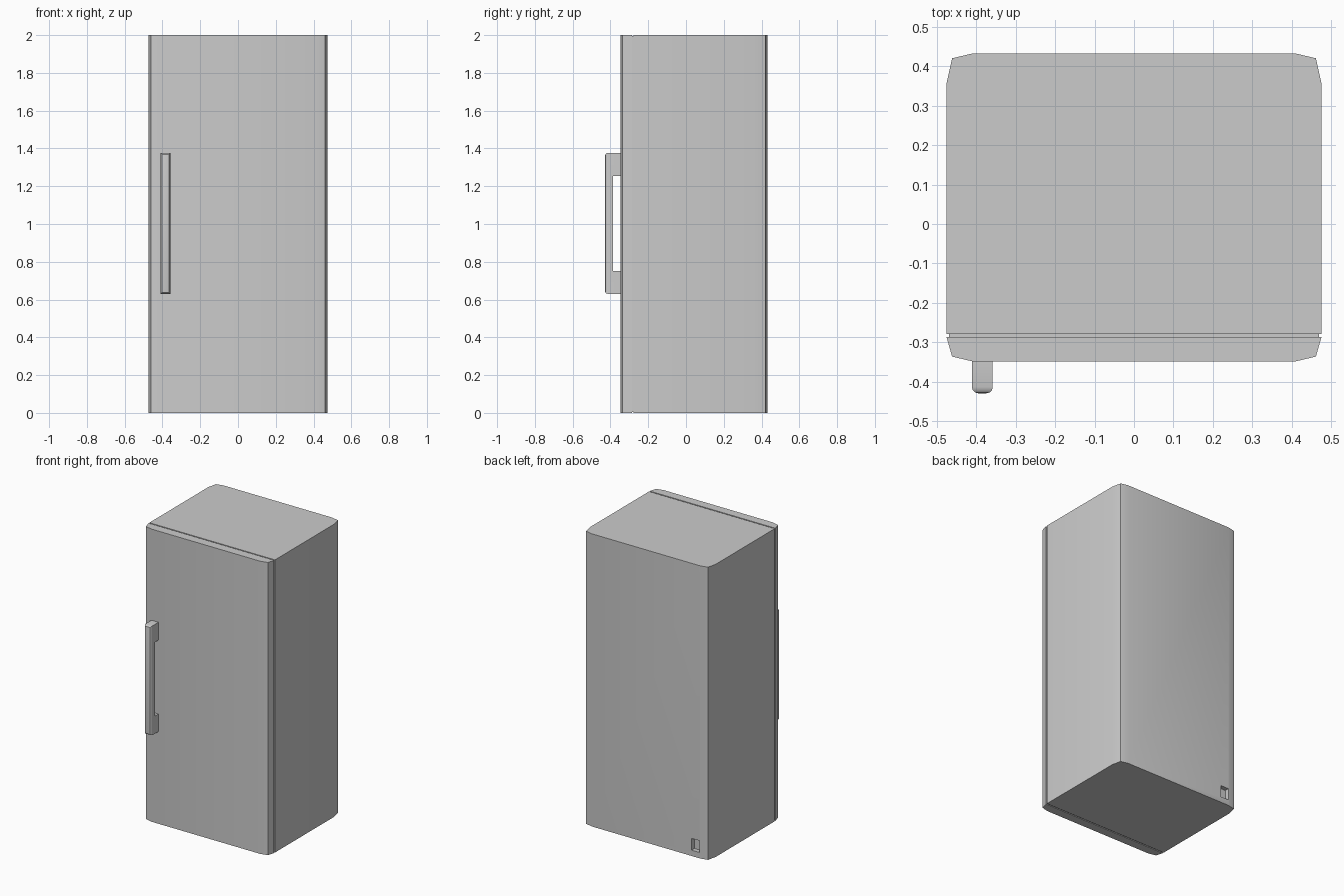
import bpy, bmesh

if "Cube" in bpy.data.objects:
    bpy.data.objects.remove(bpy.data.objects["Cube"])


def make_object(name, bm):
    bmesh.ops.recalc_face_normals(bm, faces=bm.faces)
    mesh = bpy.data.meshes.new(name)
    bm.to_mesh(mesh)
    bm.free()
    obj = bpy.data.objects.new(name, mesh)
    bpy.context.collection.objects.link(obj)
    return obj


def extrude(points, offset):
    """Extruded prism from a planar outline."""
    bm = bmesh.new()
    face = bm.faces.new([bm.verts.new(p) for p in points])
    result = bmesh.ops.extrude_face_region(bm, geom=[face], use_keep_orig=True)
    verts = [g for g in result["geom"] if isinstance(g, bmesh.types.BMVert)]
    bmesh.ops.translate(bm, verts=verts, vec=offset)
    return bm


def upright(name, half, z0, z1):
    """Vertical prism whose plan is mirrored from its right half."""
    plan = half + [(-x, y) for x, y in reversed(half)]
    return make_object(name, extrude([(x, y, z0) for x, y in plan], (0, 0, z1 - z0)))


def smooth(obj):
    bpy.ops.object.select_all(action='DESELECT')
    obj.select_set(True)
    bpy.context.view_layer.objects.active = obj
    bpy.ops.object.shade_smooth_by_angle(angle=0.5236)


# Cabinet, door and the slightly inset seal between them
cabinet = upright("cabinet", [(0.475, -0.279), (0.475, 0.357), (0.461, 0.42), (0.41, 0.432)], 0, 2)
door = upright("door", [(0.41, -0.348), (0.461, -0.336), (0.475, -0.287)], 0, 2)
upright("door_seal", [(0.469, -0.288), (0.469, -0.278)], 0.005, 1.995)

# Small cord recess low on the back
bm = bmesh.new()
bmesh.ops.create_cube(bm, size=1)
bmesh.ops.scale(bm, vec=(0.06, 0.06, 0.08), verts=bm.verts)
bmesh.ops.translate(bm, vec=(-0.375, 0.432, 0.08), verts=bm.verts)
cutter = make_object("recess_cutter", bm)
cutter.hide_render = True
cut = cabinet.modifiers.new("cord_recess", 'BOOLEAN')
cut.operation = 'DIFFERENCE'
cut.object = cutter
bpy.context.view_layer.objects.active = cabinet
bpy.ops.object.modifier_apply(modifier=cut.name)
bpy.data.objects.remove(cutter)

# Bracket-shaped handle with a rounded front face
side = [(-0.347, 0.63), (-0.429, 0.63), (-0.429, 1.377), (-0.347, 1.377),
        (-0.347, 1.255), (-0.387, 1.255), (-0.387, 0.75), (-0.347, 0.75)]
bm = extrude([(-0.411, y, z) for y, z in side], (0.053, 0, 0))
front = [e for e in bm.edges if all(v.co.y < -0.42 for v in e.verts)]
bmesh.ops.bevel(bm, geom=front, offset=0.016, segments=3, profile=0.5, affect='EDGES')
handle = make_object("door_handle", bm)

for obj in (cabinet, door, handle):
    smooth(obj)
